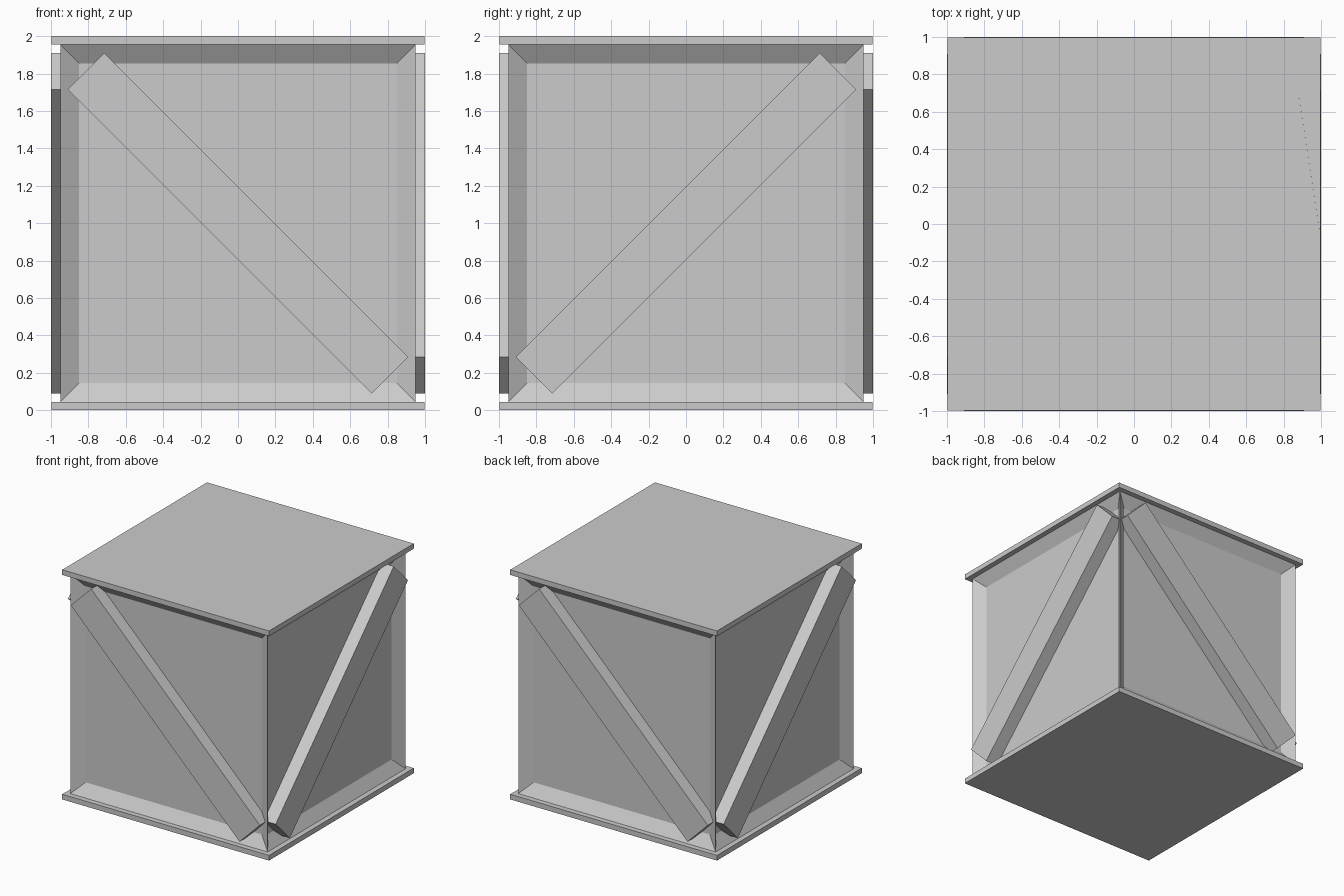
import bpy, bmesh, math
from mathutils import Vector, Matrix

if "Cube" in bpy.data.objects:
    bpy.data.objects.remove(bpy.data.objects["Cube"])

# Shatter seeds: every solid is split into the Voronoi cells of these points
SEEDS = [Vector(p) for p in (
    (-.16, .845, 1.85), (.1, .1, 1.85), (-.065, -.77, 1.8), (.247, 1.42, 1.85),
    (.05, -.8, 1.1), (.75, .2, 1.15), (-.75, .2, .95), (0, .75, 1.0),
    (-.1, -.6, .2), (.75, -.4, .35), (.5, .6, .25), (-.5, .5, .25))]


def add_object(name, bm):
    bmesh.ops.recalc_face_normals(bm, faces=bm.faces)
    mesh = bpy.data.meshes.new(name)
    bm.to_mesh(mesh)
    bm.free()
    obj = bpy.data.objects.new(name, mesh)
    bpy.context.collection.objects.link(obj)
    return obj


def box(size, center):
    bm = bmesh.new()
    bmesh.ops.create_cube(bm, size=1)
    bmesh.ops.scale(bm, vec=size, verts=bm.verts)
    bmesh.ops.translate(bm, vec=center, verts=bm.verts)
    return bm


def shatter(name, source):
    """Cut a solid into closed cells with hairline cracks between them."""
    for i, seed in enumerate(SEEDS):
        bm = source.copy()
        for other in SEEDS:
            if other is seed or not bm.faces:
                continue
            bmesh.ops.bisect_plane(
                bm, geom=bm.verts[:] + bm.edges[:] + bm.faces[:], dist=1e-5,
                plane_co=(seed + other) / 2, plane_no=other - seed, clear_outer=True)
            rim = [e for e in bm.edges if e.is_boundary]
            if rim:
                bmesh.ops.holes_fill(bm, edges=rim, sides=0)
        if bm.faces:
            add_object(f"{name}_piece_{i + 1}", bm)
        else:
            bm.free()
    source.free()


# Body: box with a recessed panel on each of the four sides
body = box((1.9, 1.9, 1.91), (0, 0, 1))
body.normal_update()
sides = [f for f in body.faces if abs(f.normal.z) < .5]
bmesh.ops.inset_individual(body, faces=sides, thickness=.143, depth=0)
for f in sides:
    bmesh.ops.translate(body, vec=f.normal * -.065, verts=f.verts)
shatter("crate_body", body)

# Lid and base slabs
shatter("lid", box((1.992, 1.992, .045), (0, 0, 1.9775)))
shatter("base", box((1.992, 1.992, .045), (0, 0, .0225)))

# Diagonal brace on every side, leaning alternately
for i, name in enumerate(("front", "right", "back", "left")):
    lean = 1 if i % 2 == 0 else -1
    bm = box((2.298, .115, .276), (0, -.9425, 0))
    turn = (Matrix.Translation((0, 0, 1)) @ Matrix.Rotation(i * math.pi / 2, 4, 'Z')
            @ Matrix.Rotation(lean * math.pi / 4, 4, 'Y'))
    bmesh.ops.transform(bm, matrix=turn, verts=bm.verts)
    add_object(f"{name}_brace", bm)
